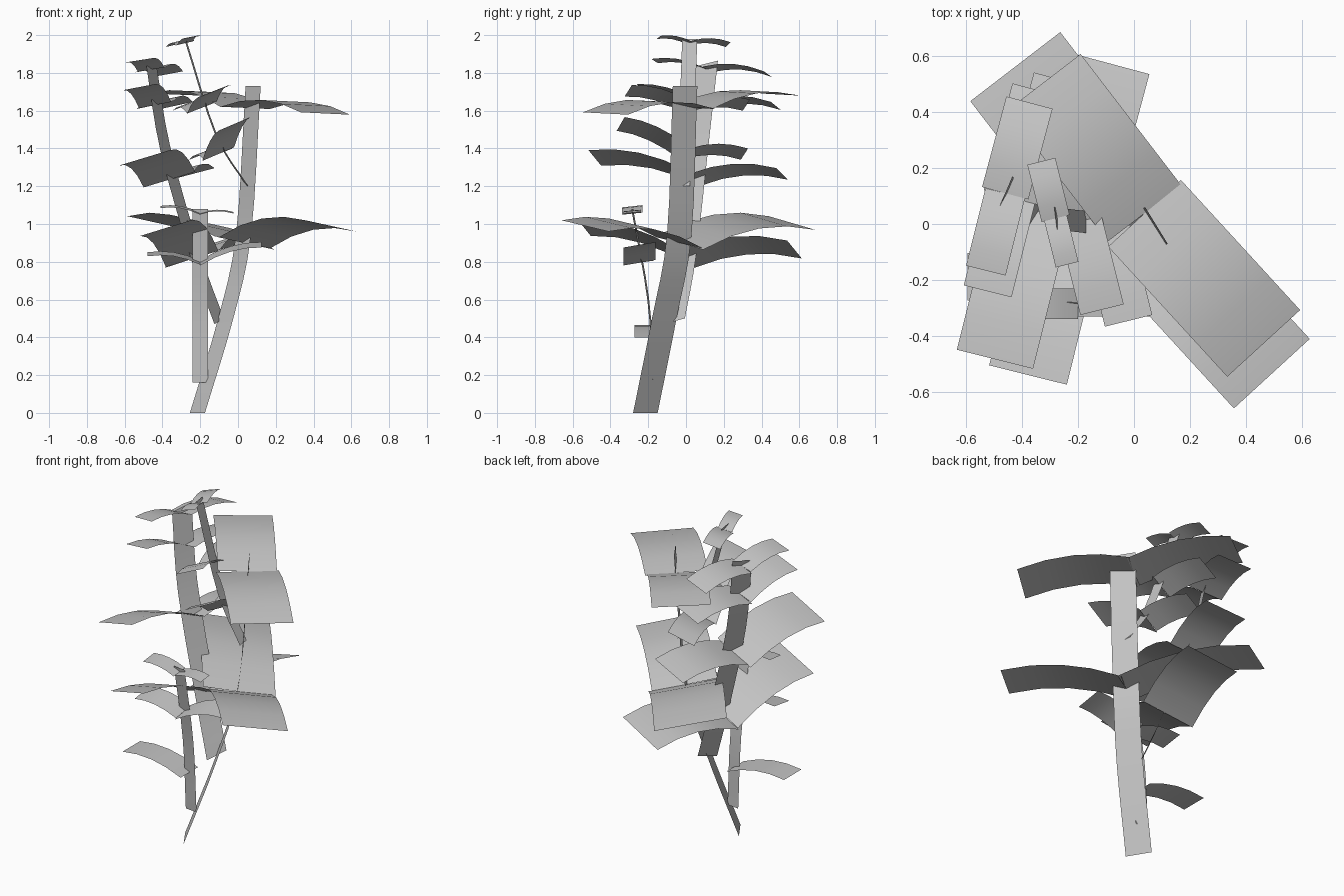
import bpy
import math
from mathutils import Vector

if "Cube" in bpy.data.objects:
    bpy.data.objects.remove(bpy.data.objects["Cube"], do_unlink=True)

grey = bpy.data.materials.new("plain grey")
grey.use_nodes = True
GREY = (0.55, 0.55, 0.55, 1)
grey.diffuse_color = GREY
grey.node_tree.nodes["Principled BSDF"].inputs["Base Color"].default_value = GREY


def ribbon(name, centres, side):
    """Single-layer card following a centre line, with a constant half-width vector."""
    verts = [tuple(p) for c in centres for p in (c + side, c - side)]
    faces = [(i, i + 1, i + 3, i + 2) for i in range(0, len(verts) - 2, 2)]
    mesh = bpy.data.meshes.new(name)
    mesh.from_pydata(verts, [], faces)
    mesh.materials.append(grey)
    mesh.shade_smooth()
    bpy.context.collection.objects.link(bpy.data.objects.new(name, mesh))


def stem(name, width, *path, steps=4):
    """Flat stem swept smoothly through the points; returns its centre line."""
    pts = [Vector(p) for p in path]
    pts = [2 * pts[0] - pts[1]] + pts + [2 * pts[-1] - pts[-2]]
    centres = []
    for a, b, c, d in zip(pts, pts[1:], pts[2:], pts[3:]):
        for k in range(steps):
            t = k / steps
            centres.append(b + ((c - a) * t + (2 * a - 5 * b + 4 * c - d) * t * t
                                + (3 * b - a - 3 * c + d) * t ** 3) / 2)
    centres.append(pts[-2])
    ribbon(name, centres, Vector(width) / 2)
    return centres


def point_at(line, z):
    """Point of a rising centre line at height z, held at its top end."""
    for a, b in zip(line, line[1:]):
        if z <= b.z:
            return a.lerp(b, (z - a.z) / (b.z - a.z))
    return line[-1]


def leaf(name, base, yaw, length, rise, width, roll, steps=4):
    """Arched card; roll is how much higher its left edge is than its right."""
    a = math.radians(yaw)
    along = Vector((math.cos(a), math.sin(a), 0))
    side = Vector((-along.y * width, along.x * width, roll)) / 2
    centres = []
    for i in range(steps + 1):
        t = i / steps
        lift = rise * t + 0.32 * length * t * (1 - t)
        centres.append(base + along * length * t + Vector((0, 0, lift)))
    ribbon(name, centres, side)


def leaf_pair(name, line, z, yaws, ratio, slope, shapes, start=0):
    """Leaves on opposite sides of a stem; larger leaves are wider and roll more."""
    base = point_at(line, z + 0.08).copy()
    base.z = z
    a = math.radians(yaws[0])
    base += Vector((math.cos(a), math.sin(a), 0)) * start
    for which, yaw, (length, rise), turn in zip(("leaf", "opposite_leaf"), yaws, shapes, (1, -1)):
        width = ratio * length
        leaf(f"{name}_{which}", base, yaw, length, rise, width, turn * slope * width ** 2)


# Stems
main = stem("main_stem", (0.08, -0.13, 0),
            (-0.215, -0.215, 0), (-0.065, -0.115, 0.5), (0.03, -0.035, 0.95), (0.08, -0.005, 1.73))
front = stem("front_stem", (0.08, -0.01, 0),
             (-0.2, -0.17, 0.16), (-0.2, -0.2, 0.6), (-0.2, -0.285, 1.08))
right = stem("right_stem", (0.05, 0.118, 0.03),
             (-0.1, -0.065, 0.485), (-0.22, -0.005, 0.82), (-0.385, 0.06, 1.4), (-0.46, 0.11, 1.85))
upper = stem("upper_stem", (0.01, -0.08, 0),
             (0.05, -0.02, 1.2), (-0.115, 0, 1.47), (-0.28, 0.02, 1.98))

# Main stem leaves: each shape is (length, rise)
MAIN = (-47.5, 127.5)
leaf_pair("main_lower", main, 0.9, MAIN, 0.54, -0.44, [(0.68, 0.09), (0.75, 0.105)])
leaf_pair("main_upper", main, 1.615, MAIN, 0.56, -0.1, [(0.63, -0.03), (0.59, 0.07)], -0.06)

# Front stem leaves
leaf_pair("front_first", front, 0.4, (180,), 0.43, 0, [(0.395, 0.055)])
for label, z, shapes in (("second", 0.795, [(0.28, 0.045), (0.325, 0.095)]),
                         ("top", 1.055, [(0.21, 0.035), (0.175, 0.005)])):
    leaf_pair("front_" + label, front, z, (180, 0), 0.52, -1, shapes)

# Right stem leaves
for label, z, shapes in (("first", 0.815, [(0.56, 0.165), (0.59, 0.05)]),
                         ("second", 1.235, [(0.55, 0.115), (0.475, 0.03)]),
                         ("third", 1.63, [(0.345, 0.095), (0.395, -0.005)]),
                         ("top", 1.818, [(0.285, 0.045), (0.335, -0.025)])):
    leaf_pair("right_" + label, right, z, (-104, 75), 0.51, 1.05, shapes)

# Upper stem leaves
for label, z, shapes in (("first", 1.37, [(0.355, 0.16), (0.32, 0)]),
                         ("second", 1.615, [(0.325, 0.09), (0.32, 0.015)]),
                         ("top", 1.958, [(0.17, 0.03), (0.21, -0.008)])):
    leaf_pair("upper_" + label, upper, z, (-76, 104), 0.49, 2.4, shapes)
